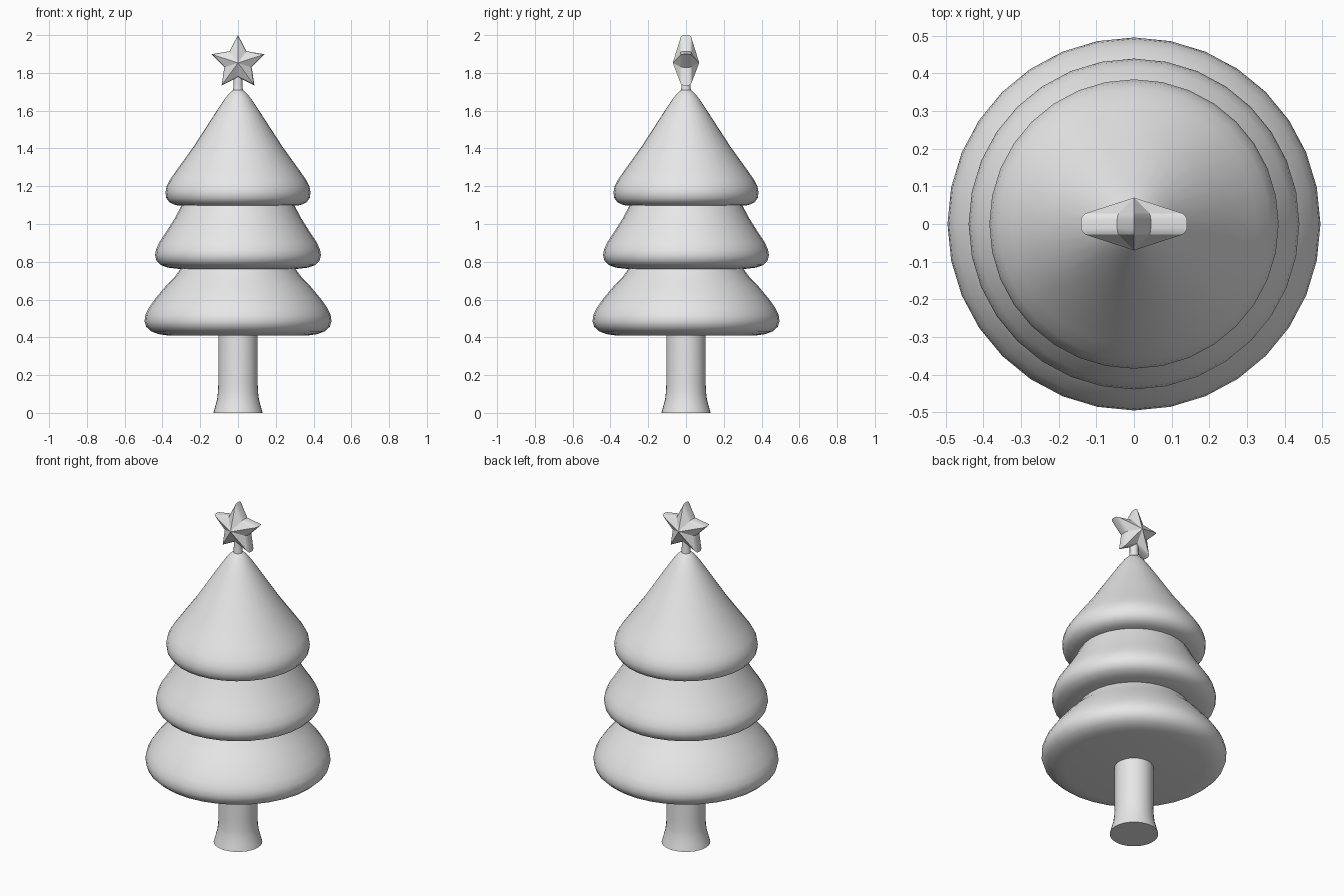
import bpy, bmesh, math

if "Cube" in bpy.data.objects:
    bpy.data.objects.remove(bpy.data.objects["Cube"])

grey = bpy.data.materials.new("plain grey")
grey.diffuse_color = (0.8, 0.8, 0.8, 1)
grey.use_nodes = True
grey.node_tree.nodes["Principled BSDF"].inputs["Base Color"].default_value = grey.diffuse_color


def finish(name, bm, angle):
    bmesh.ops.recalc_face_normals(bm, faces=bm.faces)
    mesh = bpy.data.meshes.new(name)
    bm.to_mesh(mesh)
    bm.free()
    obj = bpy.data.objects.new(name, mesh)
    bpy.context.collection.objects.link(obj)
    mesh.materials.append(grey)
    bpy.ops.object.select_all(action='DESELECT')
    obj.select_set(True)
    bpy.context.view_layer.objects.active = obj
    bpy.ops.object.shade_smooth_by_angle(angle=math.radians(angle))
    return obj


def bridge(bm, loops):
    """Join successive closed loops with quads."""
    for a, b in zip(loops, loops[1:]):
        n = len(a)
        for i in range(n):
            bm.faces.new((a[i], a[(i + 1) % n], b[(i + 1) % n], b[i]))


def lathe(name, profile, sides=32, angle=40):
    """Turn (radius, z) points about z and cap both ends."""
    bm = bmesh.new()
    loops = []
    for r, z in profile:
        loops.append([bm.verts.new((r * math.cos(math.tau * i / sides),
                                    r * math.sin(math.tau * i / sides), z))
                      for i in range(sides)])
    bridge(bm, loops)
    bm.faces.new(loops[0])
    bm.faces.new(loops[-1])
    return finish(name, bm, angle)


# Trunk with flared foot
lathe("trunk", [(0.13, 0), (0.122, 0.03), (0.111, 0.07), (0.106, 0.11),
                (0.104, 0.16), (0.104, 0.43)])

# Three rounded foliage tiers
lathe("lower_tier", [(0.37, 0.41), (0.42, 0.417), (0.46, 0.432), (0.486, 0.456),
                     (0.495, 0.485), (0.491, 0.517), (0.473, 0.555),
                     (0.44, 0.602), (0.375, 0.68), (0.335, 0.72), (0.295, 0.775)])
lathe("middle_tier", [(0.32, 0.763), (0.37, 0.769), (0.41, 0.783), (0.432, 0.806),
                      (0.439, 0.835), (0.434, 0.865), (0.417, 0.902),
                      (0.385, 0.95), (0.335, 1.03), (0.295, 1.105)])
lathe("upper_tier", [(0.28, 1.095), (0.33, 1.10), (0.362, 1.114), (0.38, 1.138),
                     (0.384, 1.168), (0.378, 1.2), (0.36, 1.235), (0.325, 1.285),
                     (0.235, 1.41), (0.115, 1.595), (0.075, 1.655), (0.055, 1.682),
                     (0.035, 1.703), (0.015, 1.714)])

# Stem holding the star
lathe("star_stem", [(0.027, 1.69), (0.025, 1.72), (0.023, 1.735), (0.023, 1.80)], 16)

# Five-pointed star with raised centres and softened rim
bm = bmesh.new()
centre_z = 1.853
loops = []
for y, scale in ((-0.028, 0.92), (-0.02, 0.98), (-0.012, 1),
                 (0.012, 1), (0.02, 0.98), (0.028, 0.92)):
    loop = []
    for i in range(10):
        a = math.tau * i / 10
        r = (0.148 if i % 2 == 0 else 0.076) * scale
        loop.append(bm.verts.new((r * math.sin(a), y, centre_z + r * math.cos(a))))
    loops.append(loop)
bridge(bm, loops)
for loop, y in ((loops[0], -0.07), (loops[-1], 0.07)):
    peak = bm.verts.new((0, y, centre_z))
    for i in range(10):
        bm.faces.new((loop[i], loop[(i + 1) % 10], peak))
finish("star", bm, 25)
